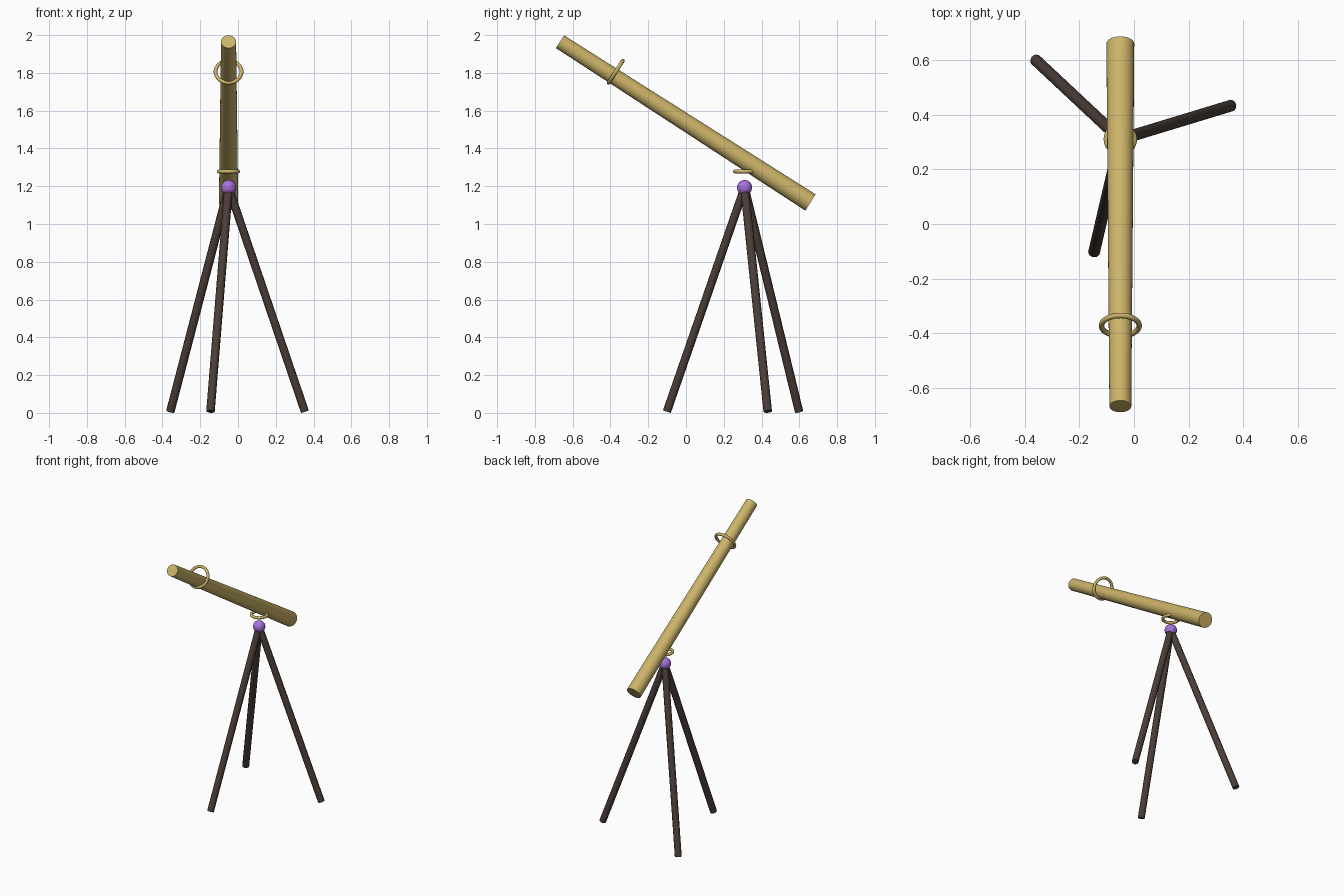
import bpy, math
from mathutils import Vector

if "Cube" in bpy.data.objects:
    bpy.data.objects.remove(bpy.data.objects["Cube"])


def material(name, rgb):
    m = bpy.data.materials.new(name)
    m.diffuse_color = (*rgb, 1)
    m.use_nodes = True
    m.node_tree.nodes["Principled BSDF"].inputs["Base Color"].default_value = m.diffuse_color
    return m


brass = material("brass", (0.60, 0.45, 0.14))
dark_wood = material("dark_wood", (0.07, 0.048, 0.04))
purple = material("purple", (0.38, 0.17, 0.72))


def finish(name, mat, smooth=True):
    ob = bpy.context.object
    ob.name = name
    ob.data.materials.append(mat)
    if smooth:
        bpy.ops.object.shade_smooth_by_angle(angle=math.radians(40))
    return ob


def rod(name, start, end, r1, r2, sides, mat):
    """Tapered rod from start (radius r1) to end (radius r2)."""
    a, b = Vector(start), Vector(end)
    d = b - a
    bpy.ops.mesh.primitive_cone_add(
        vertices=sides, radius1=r1, radius2=r2, depth=d.length,
        location=(a + b) / 2, rotation=d.to_track_quat('Z', 'Y').to_euler())
    return finish(name, mat)


def ring(name, centre, axis, major, minor):
    bpy.ops.mesh.primitive_torus_add(
        location=centre, rotation=axis.to_track_quat('Z', 'Y').to_euler(),
        major_radius=major, minor_radius=minor,
        major_segments=40, minor_segments=12)
    return finish(name, brass)


X = -0.05
HUB = Vector((X, 0.31, 1.193))

# Tilted, slightly tapered tube
low, high = Vector((X, 0.659, 1.114)), Vector((X, -0.667, 1.965))
rod("tube", low, high, 0.051, 0.04, 32, brass)

# Ring around the upper tube, and flat ring above the hub
ring("upper_ring", (X, -0.372, 1.806), high - low, 0.069, 0.01)
ring("mount_ring", (X, 0.31, 1.278), Vector((0, 0, 1)), 0.051, 0.01)

# Ball joint
bpy.ops.mesh.primitive_uv_sphere_add(segments=32, ring_count=16, radius=0.04, location=HUB)
finish("ball_joint", purple)

# Three splayed legs
for i in range(3):
    a = math.radians(16.9 + 120 * i)
    foot = Vector((X + 0.422 * math.cos(a), HUB.y + 0.422 * math.sin(a), 0.0075))
    rod(f"tripod_leg_{i + 1}", foot, HUB, 0.0225, 0.0225, 10, dark_wood)
